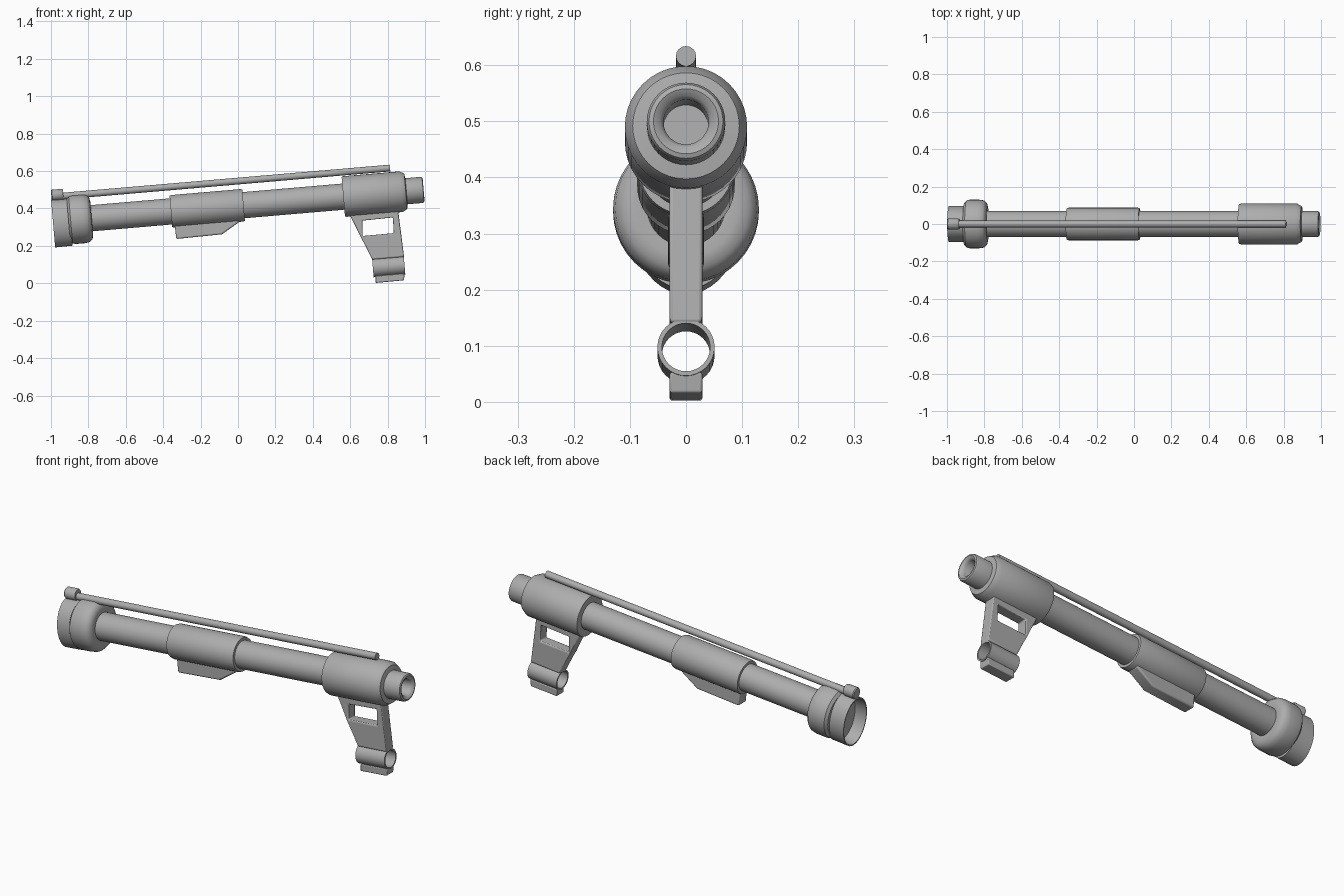
import bpy, bmesh, math
from mathutils import Matrix

if "Cube" in bpy.data.objects:
    bpy.data.objects.remove(bpy.data.objects["Cube"], do_unlink=True)

metal = bpy.data.materials.new("grey metal")
metal.use_nodes = True
GREY = (0.42, 0.42, 0.42, 1)
metal.diffuse_color = GREY
metal.node_tree.nodes["Principled BSDF"].inputs["Base Color"].default_value = GREY

# The whole tube assembly climbs gently toward the muzzle
TILT = Matrix.Translation((0, 0, 0.415)) @ Matrix.Rotation(math.radians(-4.9), 4, 'Y')


def finish(bm, name, angle=35):
    bmesh.ops.recalc_face_normals(bm, faces=bm.faces)
    mesh = bpy.data.meshes.new(name)
    bm.to_mesh(mesh)
    bm.free()
    mesh.materials.append(metal)
    mesh.shade_smooth()
    mesh.set_sharp_from_angle(angle=math.radians(angle))
    obj = bpy.data.objects.new(name, mesh)
    bpy.context.collection.objects.link(obj)
    return obj


def lathe(name, profile, drop=0.0, tall=1.0, sides=40, closed=False):
    """Spin (along, radius) points around the tilted axis, offset by drop."""
    bm = bmesh.new()
    rings = []
    for u, r in profile:
        if r == 0:
            rings.append([bm.verts.new((u, 0, drop))] * sides)
            continue
        angles = [2 * math.pi * i / sides for i in range(sides)]
        rings.append([bm.verts.new((u, r * math.cos(a), drop + tall * r * math.sin(a)))
                      for a in angles])
    pairs = list(zip(rings, rings[1:]))
    if closed:
        pairs.append((rings[-1], rings[0]))
    for a, b in pairs:
        for i in range(sides):
            j = (i + 1) % sides
            bm.faces.new(list(dict.fromkeys((a[i], a[j], b[j], b[i]))))
    bm.transform(TILT)
    return finish(bm, name)


def plate(name, outline, half, hole=None, bevel=0.0):
    """Side outline in (x, z) given thickness, with an optional matching window."""
    bm = bmesh.new()

    def loop(points, y):
        return [bm.verts.new((x, y, z)) for x, z in points]

    def wall(a, b):
        n = len(a)
        for i in range(n):
            j = (i + 1) % n
            bm.faces.new((a[i], a[j], b[j], b[i]))

    front, back = loop(outline, -half), loop(outline, half)
    wall(front, back)
    if hole:
        hole_front, hole_back = loop(hole, -half), loop(hole, half)
        wall(hole_front, hole_back)
        wall(front, hole_front)
        wall(back, hole_back)
    else:
        bm.faces.new(front)
        bm.faces.new(back)
    obj = finish(bm, name)
    if bevel:
        mod = obj.modifiers.new("soft edges", 'BEVEL')
        mod.width, mod.segments = bevel, 3
        mod.limit_method, mod.angle_limit = 'ANGLE', math.radians(50)
    return obj


# Main tube and the two sleeves around it
lathe("barrel", [(-0.85, 0), (-0.85, 0.07), (0.65, 0.07), (0.65, 0)])
lathe("middle_sleeve", [(-0.36, 0.06), (-0.36, 0.084), (-0.35, 0.087), (0.02, 0.087),
                        (0.03, 0.084), (0.03, 0.06)])
lathe("front_collar", [(0.565, 0.06), (0.565, 0.106), (0.575, 0.109), (0.875, 0.109),
                       (0.9, 0.095), (0.905, 0.06)])

# Muzzle with rounded lip and blind bore
lathe("muzzle", [(0.86, 0), (0.86, 0.07), (0.985, 0.07), (0.993, 0.066), (0.996, 0.058),
                 (0.99, 0.046), (0.98, 0.04), (0.87, 0.04), (0.87, 0)])

# Rounded rear bulge and oval open rim
lathe("rear_bulge", [(-0.91, 0), (-0.91, 0.112), (-0.898, 0.126), (-0.88, 0.13),
                     (-0.83, 0.13), (-0.805, 0.126), (-0.79, 0.112), (-0.785, 0.09),
                     (-0.79, 0.06)])
lathe("rear_rim", [(-0.9, 0), (-0.9, 0.096), (-0.993, 0.097), (-0.993, 0.092),
                   (-0.93, 0.088), (-0.925, 0)], drop=-0.012, tall=1.31)

# Thin rod on top and its end knob
lathe("top_rod", [(-0.95, 0), (-0.95, 0.018), (0.827, 0.018), (0.827, 0)],
      drop=0.131, sides=16)
lathe("rod_knob", [(-0.99, 0), (-0.99, 0.026), (-0.985, 0.03), (-0.932, 0.03),
                   (-0.926, 0.026), (-0.926, 0)], drop=0.14, sides=20)

# Fin below the middle sleeve
plate("lower_fin", [(-0.34, 0.33), (-0.33, 0.237), (-0.085, 0.262), (0.01, 0.33),
                    (0.01, 0.36)], 0.032, bevel=0.008)

# Front leg with window, ring and foot
plate("front_leg", [(0.592, 0.375), (0.855, 0.4), (0.888, 0.141), (0.718, 0.127)], 0.029,
      hole=[(0.665, 0.335), (0.828, 0.352), (0.833, 0.268), (0.665, 0.253)], bevel=0.006)
lathe("leg_ring", [(0.69, 0.051), (0.86, 0.051), (0.86, 0.043), (0.69, 0.043)],
      drop=-0.3925, sides=32, closed=True)
plate("leg_foot", [(0.735, 0.002), (0.888, 0.016), (0.89, 0.053), (0.735, 0.039)], 0.029,
      bevel=0.004)
